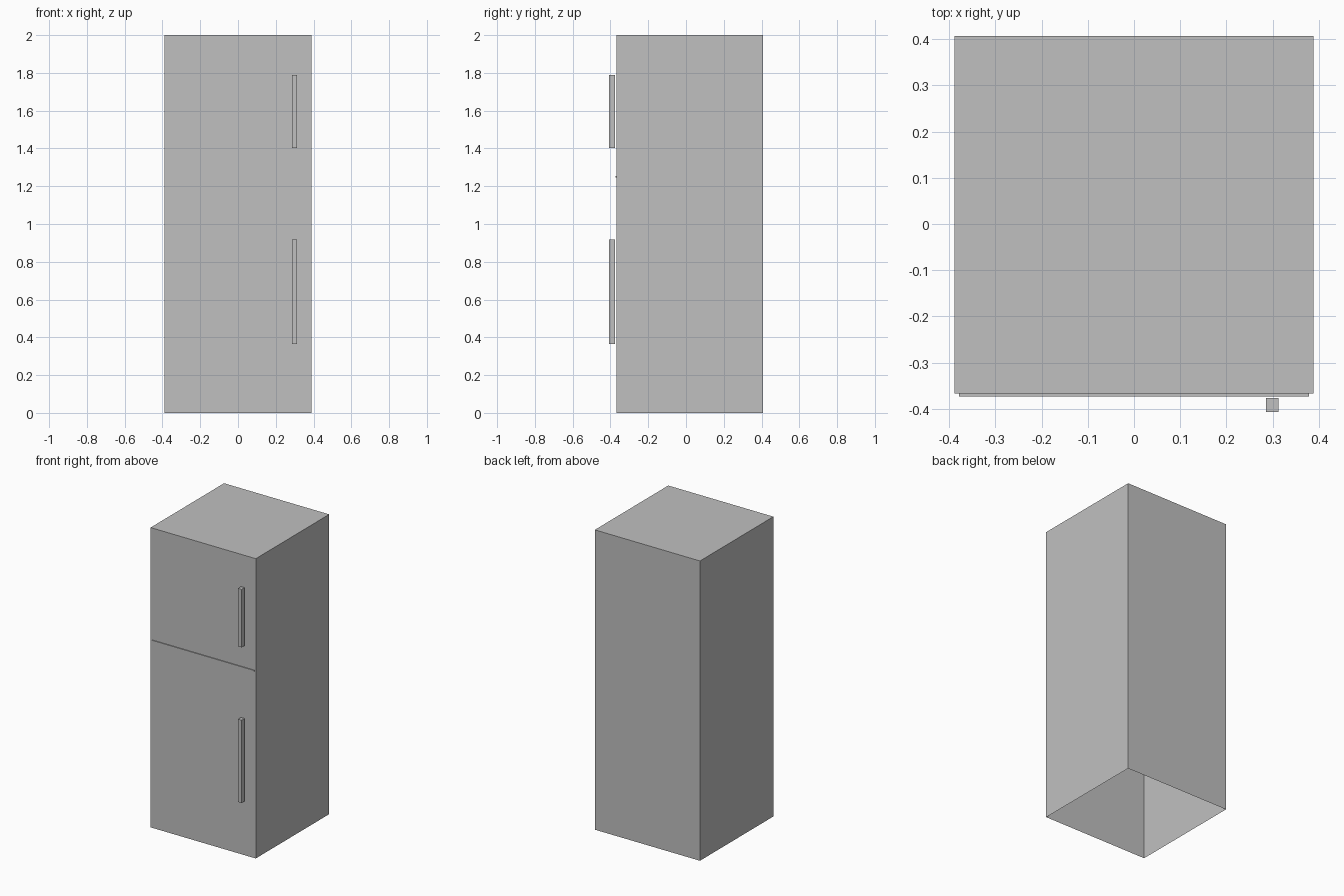
import bpy
import bmesh
from mathutils import Vector

default_cube = bpy.data.objects.get("Cube")
if default_cube:
    bpy.data.objects.remove(default_cube, do_unlink=True)

# One flat grey for every part
grey = bpy.data.materials.new("light_grey")
grey.use_nodes = True
colour = (0.53, 0.53, 0.53, 1)
grey.diffuse_color = colour
grey.node_tree.nodes["Principled BSDF"].inputs["Base Color"].default_value = colour


def add_box(name, low, high, open_bottom=False):
    """Axis-aligned box between two corners, optionally without its underside."""
    low, high = Vector(low), Vector(high)
    bm = bmesh.new()
    bmesh.ops.create_cube(bm, size=1)
    bmesh.ops.scale(bm, vec=high - low, verts=bm.verts)
    bmesh.ops.translate(bm, vec=(low + high) / 2, verts=bm.verts)
    if open_bottom:
        underside = [f for f in bm.faces if f.normal.z < -0.5]
        bmesh.ops.delete(bm, geom=underside, context="FACES_ONLY")
    mesh = bpy.data.meshes.new(name)
    bm.to_mesh(mesh)
    bm.free()
    mesh.materials.append(grey)
    obj = bpy.data.objects.new(name, mesh)
    bpy.context.collection.objects.link(obj)
    return obj


HALF_WIDTH = 0.388
FRONT, BACK = -0.367, 0.407

# Cabinet shell, open underneath
add_box("cabinet", (-HALF_WIDTH, FRONT, 0), (HALF_WIDTH, BACK, 2), open_bottom=True)

# Thin strip dividing the two doors
add_box("door_divider", (-0.378, FRONT - 0.006, 1.246), (0.378, FRONT, 1.254))

# Upright bar handles near the left edge of the doors
for name, bottom, top in (("upper_handle", 1.403, 1.79), ("lower_handle", 0.365, 0.917)):
    add_box(name, (0.285, -0.407, bottom), (0.312, -0.376, top))
